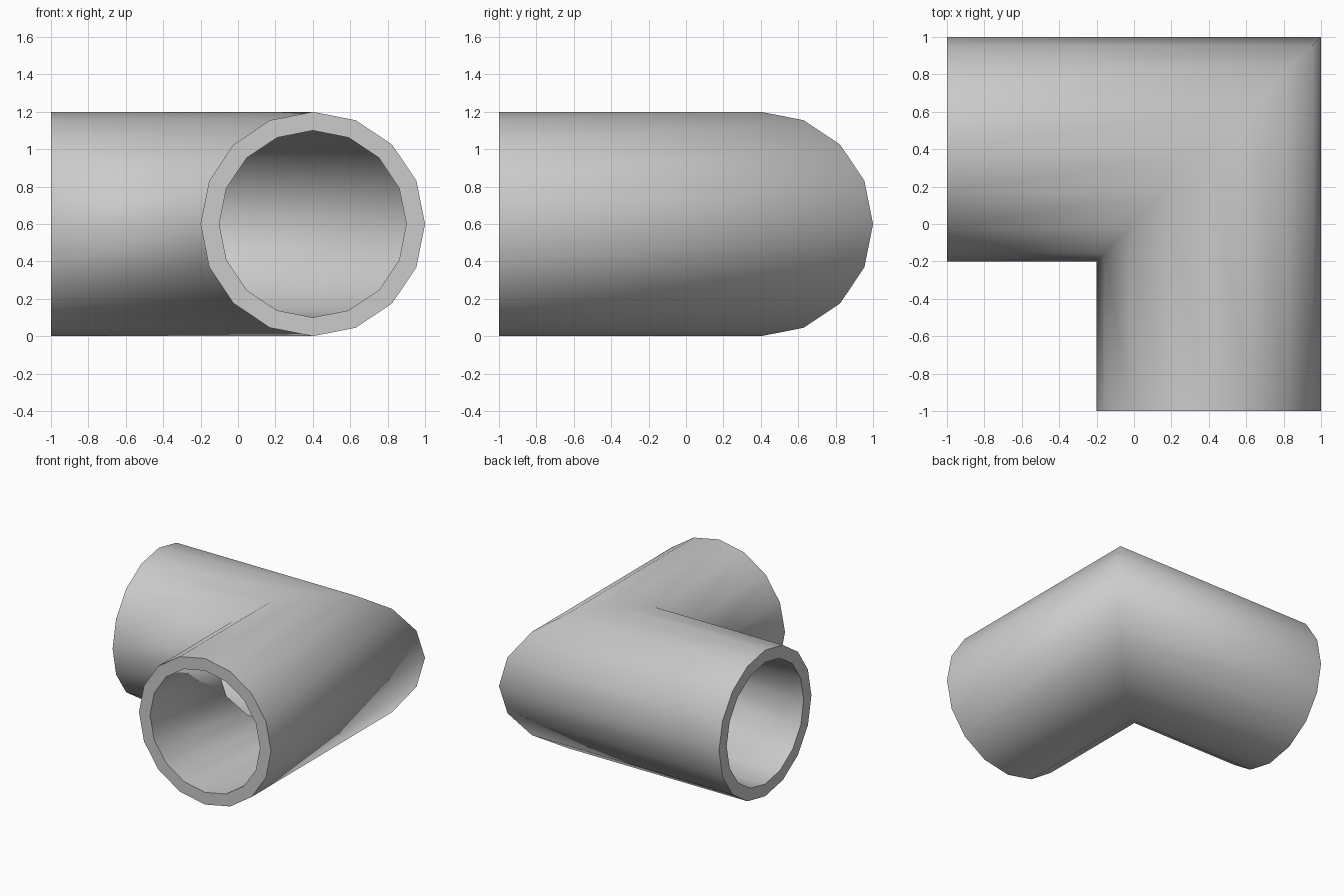
import bpy, bmesh
from math import cos, sin, tau

if "Cube" in bpy.data.objects:
    bpy.data.objects.remove(bpy.data.objects["Cube"])

SIDES, CENTRE, HEIGHT = 16, 0.4, 0.6
bm = bmesh.new()


def ring(radius, place):
    """Sixteen-sided ring; place maps (offset, height) to a point."""
    return [bm.verts.new(place(CENTRE + radius * cos(tau * i / SIDES),
                               HEIGHT + radius * sin(tau * i / SIDES)))
            for i in range(SIDES)]


def bridge(a, b, smooth):
    for i in range(SIDES):
        j = (i + 1) % SIDES
        bm.faces.new((a[i], a[j], b[j], b[i])).smooth = smooth


# Stations along the elbow: front mouth, 45 degree mitre, left mouth
stations = [lambda u, z: (u, -1, z),
            lambda u, z: (u, u, z),
            lambda u, z: (-1, u, z)]
outer = [ring(0.6, s) for s in stations]
inner = [ring(0.5, s) for s in stations]

# Outer and inner walls
for wall in (outer, inner):
    bridge(wall[0], wall[1], True)
    bridge(wall[1], wall[2], True)

# Flat rims at both mouths
for k in (0, 2):
    bridge(outer[k], inner[k], False)

bmesh.ops.recalc_face_normals(bm, faces=bm.faces[:])

# Keep only the rim edges sharp; the mitre shades smoothly
for e in bm.edges:
    if len({f.smooth for f in e.link_faces}) == 2:
        e.smooth = False

mesh = bpy.data.meshes.new("pipe_elbow")
bm.to_mesh(mesh)
bm.free()
bpy.context.collection.objects.link(bpy.data.objects.new("pipe_elbow", mesh))
